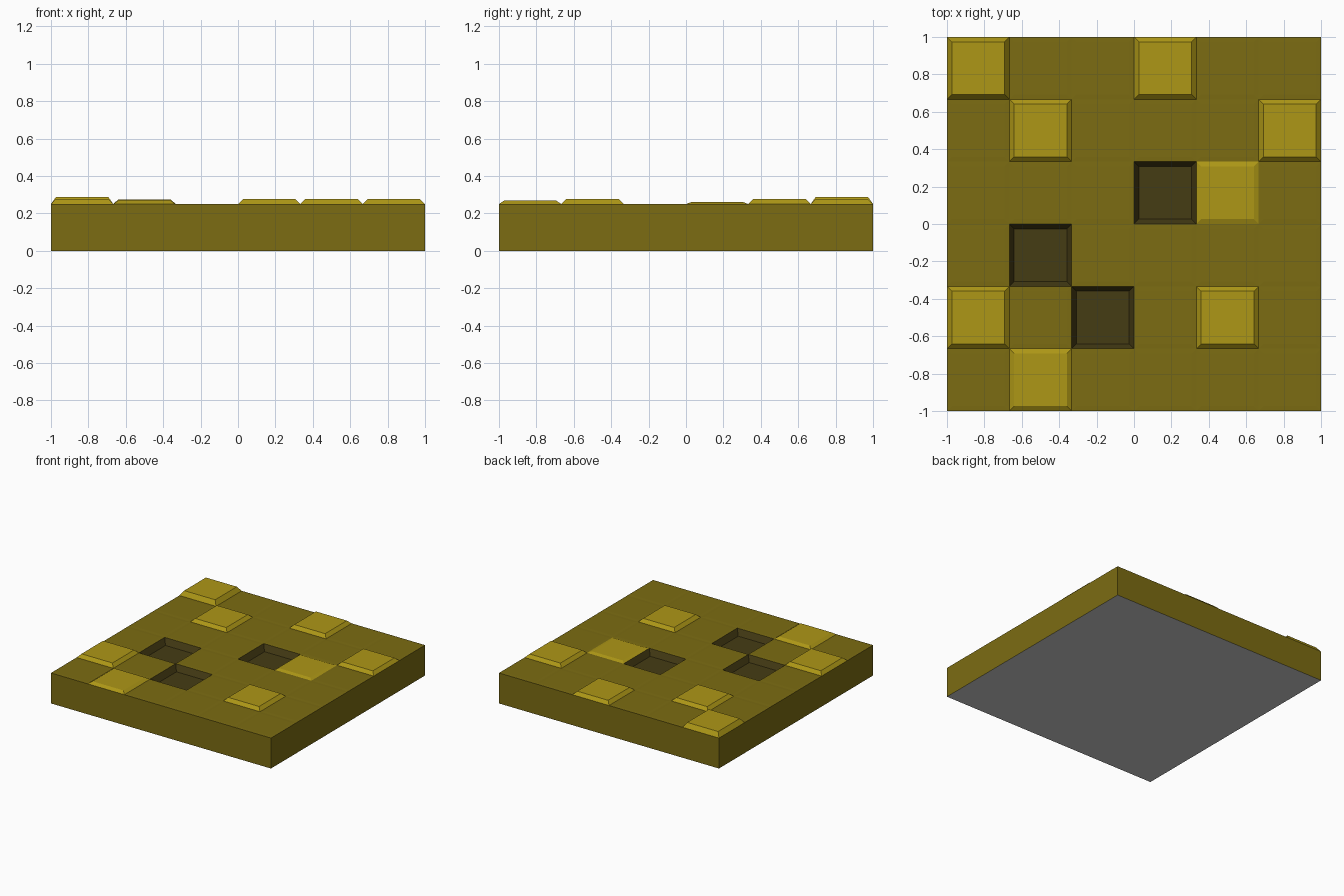
import bpy, bmesh

if "Cube" in bpy.data.objects:
    bpy.data.objects.remove(bpy.data.objects["Cube"])

N = 6             # tiles per side
CELL = 2 / N
BASE = 0.25       # slab height

# column, row -> top offset from the slab face
raised = {(0, 5): 0.037, (3, 5): 0.026, (1, 4): 0.025, (5, 4): 0.026,
          (4, 3): 0.010, (0, 1): 0.027, (4, 1): 0.026, (1, 0): 0.018}
sunken = {(3, 3): -0.05, (1, 2): -0.05, (2, 1): -0.05}


def material(name, rgb):
    m = bpy.data.materials.new(name)
    m.diffuse_color = (*rgb, 1)
    m.use_nodes = True
    m.node_tree.nodes["Principled BSDF"].inputs["Base Color"].default_value = m.diffuse_color
    return m


mesh = bpy.data.meshes.new("tiled_slab")
slab = bpy.data.objects.new("tiled_slab", mesh)
bpy.context.collection.objects.link(slab)
mesh.materials.append(material("olive", (0.2, 0.15, 0.006)))
mesh.materials.append(material("bright_gold", (0.42, 0.31, 0.008)))
mesh.materials.append(material("dark_olive", (0.06, 0.045, 0.007)))
mesh.materials.append(None)

# gridded top face
bm = bmesh.new()
bmesh.ops.create_grid(bm, x_segments=N, y_segments=N, size=1)
bmesh.ops.translate(bm, verts=bm.verts, vec=(0, 0, BASE))
tiles = list(bm.faces)

# side walls and plain grey underside
rim = [e for e in bm.edges if e.is_boundary]
ext = bmesh.ops.extrude_edge_only(bm, edges=rim)["geom"]
for v in ext:
    if isinstance(v, bmesh.types.BMVert):
        v.co.z = 0
lower = [e for e in bm.edges if e.is_boundary]
for f in bmesh.ops.contextual_create(bm, geom=lower)["faces"]:
    f.material_index = 3
bmesh.ops.recalc_face_normals(bm, faces=bm.faces)

# bevelled tiles, raised or sunken
cells = []
for f in tiles:
    c = f.calc_center_median()
    key = (int((c.x + 1) / CELL), int((c.y + 1) / CELL))
    f.material_index = 1 if key in raised else 2 if key in sunken else 0
    cells.append((f, raised.get(key, sunken.get(key, 0.001))))
bmesh.ops.inset_individual(bm, faces=tiles, thickness=0.026, use_even_offset=True)
for f, dz in cells:
    for v in f.verts:
        v.co.z += dz

bm.to_mesh(mesh)
bm.free()
